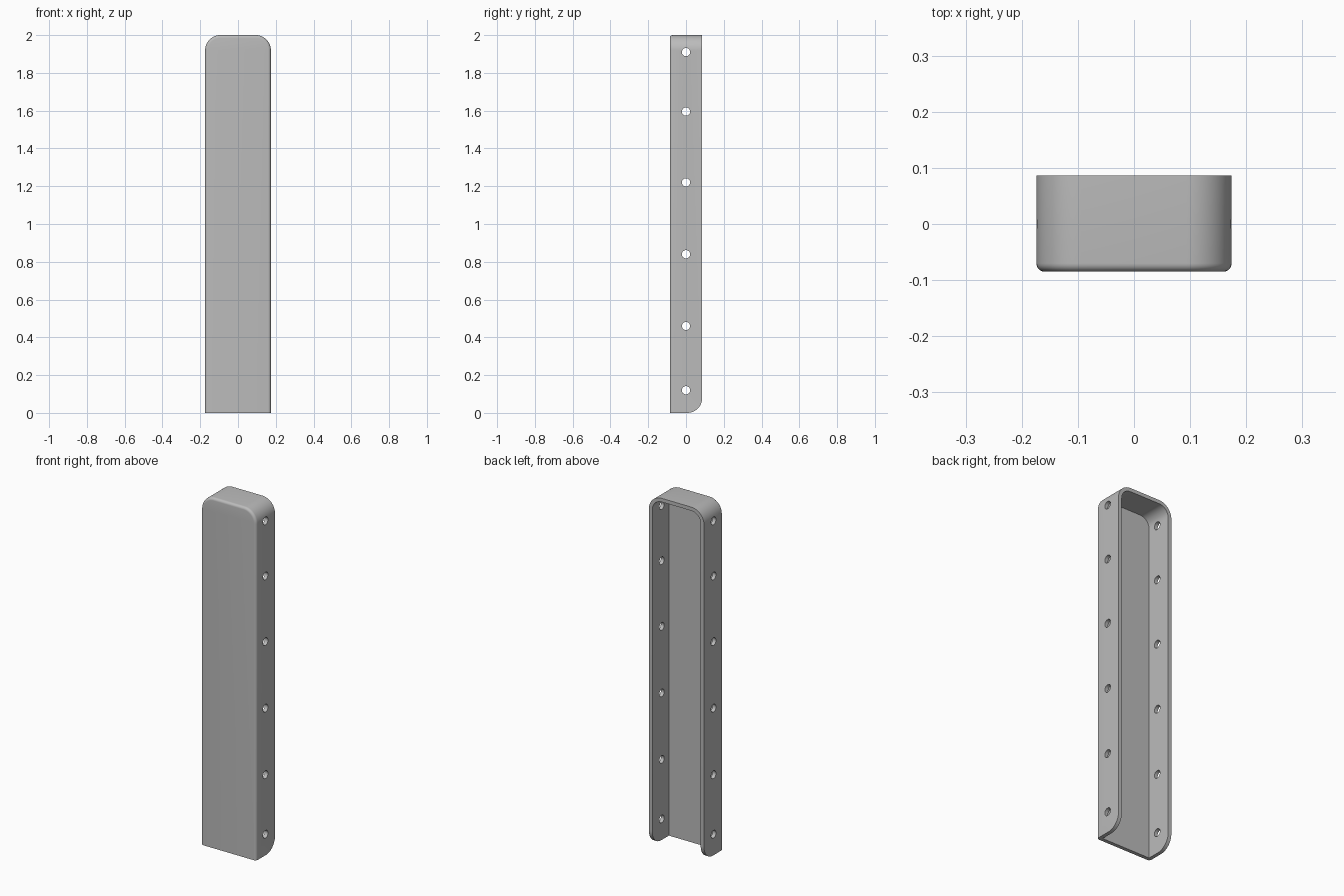
import bpy, bmesh, math
from mathutils import Matrix

if "Cube" in bpy.data.objects:
    bpy.data.objects.remove(bpy.data.objects["Cube"], do_unlink=True)

HALF_W, FRONT, BACK, TOP = 0.174, -0.085, 0.086, 2.0
WALL, CORNER, FILLET = 0.021, 0.08, 0.015
HOLES = (0.12, 0.46, 0.84, 1.22, 1.595, 1.91)

grey = bpy.data.materials.new("plain grey")
grey.use_nodes = True
colour = (0.5, 0.5, 0.5, 1)
grey.diffuse_color = colour
grey.node_tree.nodes["Principled BSDF"].inputs["Base Color"].default_value = colour


def arch(inset, bottom=0.0, steps=12):
    """Outline in x and z: straight sides and a top with round corners."""
    w, top, r = HALF_W - inset, TOP - inset, CORNER - inset
    pts = [(w, bottom)]
    for side, start in ((1, 0), (-1, 90)):
        for i in range(steps + 1):
            a = math.radians(start + 90 * i / steps)
            pts.append((side * (w - r) + r * math.cos(a), top - r + r * math.sin(a)))
    return pts + [(-w, bottom)]


def finish(bm, name):
    bmesh.ops.recalc_face_normals(bm, faces=bm.faces)
    mesh = bpy.data.meshes.new(name)
    bm.to_mesh(mesh)
    bm.free()
    mesh.materials.append(grey)
    obj = bpy.data.objects.new(name, mesh)
    bpy.context.collection.objects.link(obj)
    return obj


def loft(name, rings):
    """Closed solid through rings of equal point count."""
    bm = bmesh.new()
    loops = [[bm.verts.new(p) for p in ring] for ring in rings]
    n = len(loops[0])
    for a, b in zip(loops, loops[1:]):
        for i in range(n):
            j = (i + 1) % n
            bm.faces.new((a[i], a[j], b[j], b[i]))
    bm.faces.new(loops[0])
    bm.faces.new(loops[-1])
    return finish(bm, name)


def at_y(outline, y):
    return [(x, y, z) for x, z in outline]


def cut(target, cutter):
    cutter.hide_render = True
    mod = target.modifiers.new("cut", 'BOOLEAN')
    mod.operation, mod.solver, mod.object = 'DIFFERENCE', 'EXACT', cutter
    bpy.context.view_layer.objects.active = target
    bpy.ops.object.modifier_apply(modifier=mod.name)
    bpy.data.objects.remove(cutter, do_unlink=True)


# Outer shell with a filleted front edge
rings = [at_y(arch(0), BACK)]
for i in range(7):
    a = math.radians(15 * i)
    rings.append(at_y(arch(FILLET * (1 - math.cos(a))),
                      FRONT + FILLET * (1 - math.sin(a))))
cover = loft("channel_cover", rings)

# Hollow, open at the back and at the bottom
hollow = arch(WALL, -0.1)
cut(cover, loft("hollow_cutter", [at_y(hollow, FRONT + WALL), at_y(hollow, BACK + 0.1)]))

# Rounded lower back corner of both side walls
corner = [(BACK + 0.05, -0.05), (BACK + 0.05, CORNER)]
for i in range(13):
    a = math.radians(90 * i / 12)
    corner.append((BACK - CORNER + CORNER * math.cos(a), CORNER - CORNER * math.sin(a)))
corner.append((BACK - CORNER, -0.05))
cut(cover, loft("corner_cutter", [[(x, y, z) for y, z in corner] for x in (-0.3, 0.3)]))

# Row of screw holes through both side walls
bm = bmesh.new()
for z in HOLES:
    bmesh.ops.create_cone(bm, cap_ends=True, segments=24, radius1=0.022, radius2=0.022,
                          depth=0.6, matrix=Matrix.Translation((0, 0, z))
                          @ Matrix.Rotation(math.pi / 2, 4, 'Y'))
cut(cover, finish(bm, "hole_cutter"))

# Smooth curves, sharp edges
bpy.ops.object.select_all(action='DESELECT')
cover.select_set(True)
bpy.context.view_layer.objects.active = cover
bpy.ops.object.shade_smooth_by_angle(angle=math.radians(30))
